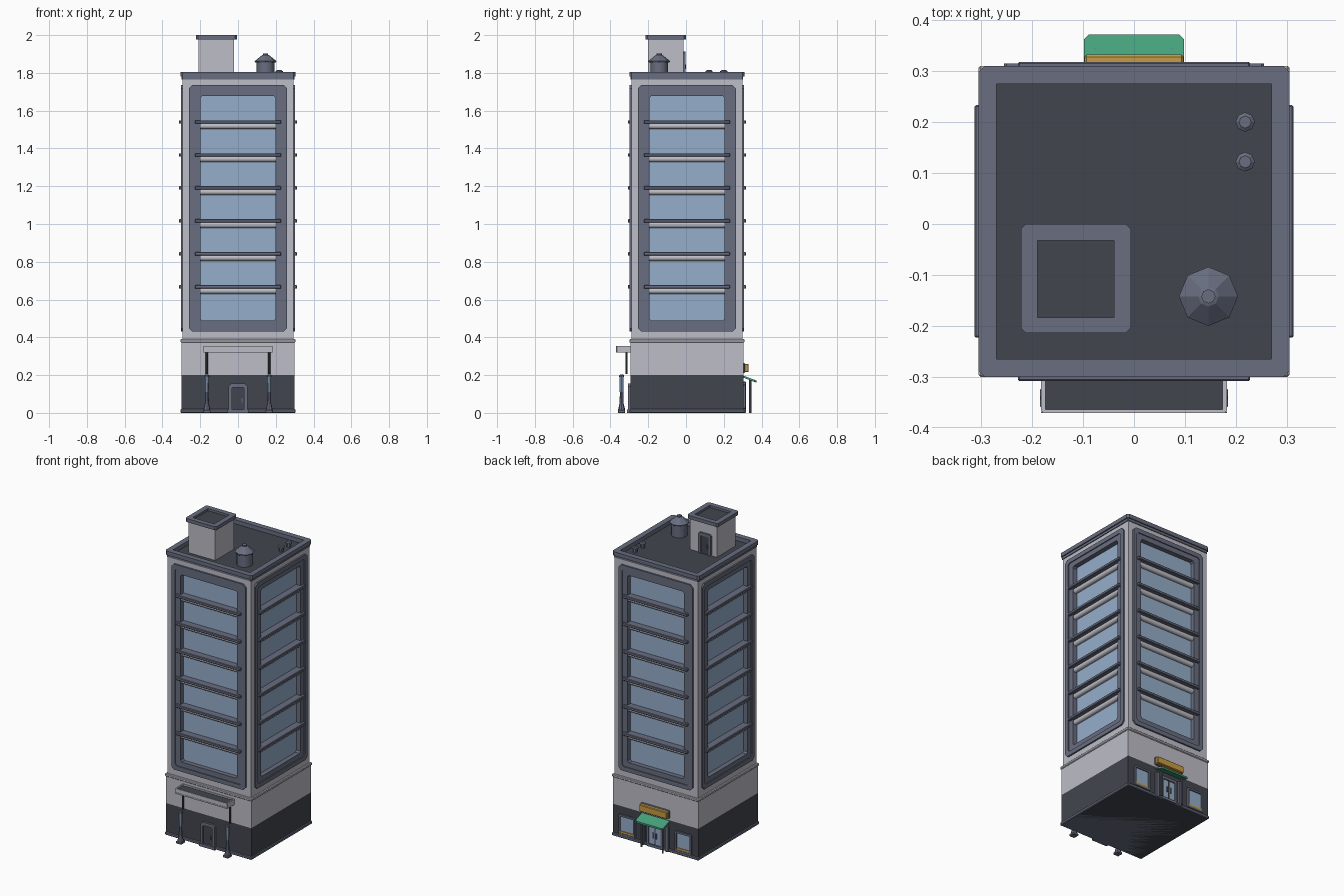
import bpy, bmesh, math
from mathutils import Matrix, Vector

if "Cube" in bpy.data.objects:
    bpy.data.objects.remove(bpy.data.objects["Cube"])

def mat(name, r, g, b):
    m = bpy.data.materials.new(name)
    m.diffuse_color = (r, g, b, 1)
    m.use_nodes = True
    m.node_tree.nodes["Principled BSDF"].inputs["Base Color"].default_value = m.diffuse_color
    return m

WALL = mat("pale_wall", .51, .51, .57)
DARK = mat("charcoal", .054, .06, .075)
GREY = mat("slate_grey", .14, .155, .215)
GLASS = mat("blue_glass", .3, .42, .59)
GREEN = mat("awning_green", .06, .36, .2)
AMBER = mat("amber", .58, .33, .06)
CY = 0.005   # building centre in y

def turn(k):
    """Quarter turns about the building axis; k=0 is the front, k=2 the back."""
    c = Matrix.Translation((0, CY, 0))
    return c @ Matrix.Rotation(k * math.pi / 2, 4, 'Z') @ c.inverted()

def finish(name, bm, mats, k=0, smooth=False):
    bmesh.ops.recalc_face_normals(bm, faces=bm.faces)
    bm.transform(turn(k))
    me = bpy.data.meshes.new(name)
    bm.to_mesh(me)
    bm.free()
    for m in mats:
        me.materials.append(m)
    ob = bpy.data.objects.new(name, me)
    bpy.context.collection.objects.link(ob)
    if smooth:
        bpy.ops.object.select_all(action='DESELECT')
        ob.select_set(True)
        bpy.context.view_layer.objects.active = ob
        bpy.ops.object.shade_smooth_by_angle(angle=math.radians(50))
    return ob

def box(name, x, y, z, m, k=0, bevel=0):
    bm = bmesh.new()
    bmesh.ops.create_cube(bm, size=1)
    for v in bm.verts:
        v.co = Vector([r[0] if c < 0 else r[1] for c, r in zip(v.co, (x, y, z))])
    if bevel:
        bmesh.ops.bevel(bm, geom=bm.edges[:], offset=bevel, segments=1, affect='EDGES')
    return finish(name, bm, [m], k)

def octo(r, c):
    """Rectangle u0,u1,v0,v1 with corners cut by c."""
    a, b, d, e = r
    return [(a + c, d), (b - c, d), (b, d + c), (b, e - c),
            (b - c, e), (a + c, e), (a, e - c), (a, d + c)]

def ring(name, outer, inner, co, ci, w, m, k=0, flat=False):
    """Chamfered frame; upright (xz) or flat (xy), w is its range of depth."""
    bm = bmesh.new()
    P = (lambda u, v, d: (u, v, d)) if flat else (lambda u, v, d: (u, d, v))
    loops = [[bm.verts.new(P(u, v, d)) for u, v in octo(r, c)]
             for r, c, d in ((outer, co, w[0]), (outer, co, w[1]), (inner, ci, w[1]), (inner, ci, w[0]))]
    for i in range(4):
        a, b = loops[i], loops[(i + 1) % 4]
        for j in range(8):
            bm.faces.new((a[j], a[(j + 1) % 8], b[(j + 1) % 8], b[j]))
    return finish(name, bm, [m], k)

def lathe(name, x, y, prof, m, n=8):
    """Stack of (radius, z) circles, capped at both ends."""
    bm = bmesh.new()
    rows = [[bm.verts.new((x + r * math.cos(2 * math.pi * i / n), y + r * math.sin(2 * math.pi * i / n), z))
             for i in range(n)] for r, z in prof]
    for a, b in zip(rows, rows[1:]):
        for i in range(n):
            bm.faces.new((a[i], a[(i + 1) % n], b[(i + 1) % n], b[i]))
    bm.faces.new(rows[0])
    bm.faces.new(rows[-1])
    return finish(name, bm, [m], smooth=n > 8)

def sq(h):
    return (-h, h), (CY - h, CY + h)

# Ground storey
box("plinth", *sq(.305), (0, .02), GREY, bevel=.004)
box("base_underside", *sq(.299), (0, .2), DARK)
box("lower_wall", *sq(.299), (.2, .39), WALL)
box("ledge_band", *sq(.305), (.372, .39), WALL, bevel=.004)

# Tower with a recessed glass field on each side
bm = bmesh.new()
bmesh.ops.create_cube(bm, size=1)
for v in bm.verts:
    v.co = Vector((v.co.x * .586, v.co.y * .586 + CY, .39 if v.co.z < 0 else 1.775))
bm.normal_update()
sides = [f for f in bm.faces if abs(f.normal.z) < .5]
bmesh.ops.inset_individual(bm, faces=sides, thickness=.095)
reveal = bmesh.ops.inset_individual(bm, faces=sides, thickness=.001, depth=-.028)["faces"]
for f in reveal:
    f.material_index = 1
for f in sides:
    f.material_index = 2
finish("tower", bm, [WALL, GREY, GLASS])

# Window frames, sun bars and blinds on each side
for k, side in enumerate(("front", "right", "back", "left")):
    ring(side + "_outer_frame", (-.26, .26, .43, 1.735), (-.235, .235, .457, 1.708), .018, .012,
         (-.298, -.28), GREY, k)
    ring(side + "_inner_frame", (-.237, .237, .455, 1.71), (-.199, .199, .488, 1.677), .012, .01,
         (-.292, -.262), GREY, k)
    for i in range(6):
        z = 1.54 - i * .1745
        box(f"{side}_sun_bar_{i}", (-.228, .228), (-.308, -.258), (z - .009, z + .009), GREY, k, .003)
        bm = bmesh.new()
        bmesh.ops.create_cone(bm, cap_ends=True, segments=16, radius1=.016, radius2=.016, depth=.398,
                              matrix=Matrix.Translation((0, -.272, z - .021)) @ Matrix.Rotation(math.pi / 2, 4, 'Y'))
        finish(f"{side}_blind_{i}", bm, [WALL], k, True)

# Roof
ring("parapet", (-.305, .305, CY - .305, CY + .305), (-.27, .27, CY - .27, CY + .27), .012, 0,
     (1.78, 1.805), GREY, flat=True)
ring("parapet_neck", (-.298, .298, CY - .298, CY + .298), (-.27, .27, CY - .27, CY + .27), .004, 0,
     (1.765, 1.782), GREY, flat=True)
box("roof_deck", *sq(.272), (1.765, 1.779), DARK)

# Stair house on the roof
box("stair_house", (-.208, -.02), (-.2, -.013), (1.77, 1.983), WALL)
box("stair_house_roof", (-.195, -.033), (-.187, -.027), (1.98, 1.986), DARK)
ring("stair_house_cap", (-.222, -.006, -.214, 0), (-.189, -.039, -.183, -.032), .01, 0,
     (1.978, 2.0), GREY, flat=True)
ring("roof_door_frame", (-.172, -.084, 1.775, 1.912), (-.157, -.099, 1.776, 1.895), .008, .004, (-.015, -.002), GREY)
box("roof_door", (-.158, -.098), (-.015, -.008), (1.776, 1.896), DARK)
box("roof_door_handle", (-.15, -.143), (-.009, -.001), (1.82, 1.845), GREY)

# Water tank and vents
lathe("tank_drum", .146, -.142, [(.047, 1.775), (.047, 1.862)], GREY, 12)
lathe("tank_roof", .146, -.142, [(.054, 1.855), (.058, 1.862), (.02, 1.893), (.014, 1.895), (.014, 1.903)], GREY)
for i, y in enumerate((.122, .2)):
    lathe(f"roof_vent_{i}", .218, y, [(.013, 1.775), (.013, 1.8), (.019, 1.802), (.019, 1.809), (.012, 1.814)], GREY)

# Front service door
ring("front_door_frame", (-.05, .05, .002, .155), (-.033, .033, .003, .135), .014, .006, (-.307, -.29), GREY)
box("front_door", (-.034, .034), (-.299, -.29), (.003, .136), DARK)
box("front_door_handle", (.018, .024), (-.306, -.298), (.055, .08), GREY)
box("front_door_step", (-.055, .055), (-.312, -.29), (0, .018), GREY)

# Front canopy: pale rim, dark tray, rods and lamp posts
ring("canopy_rim", (-.182, .182, -.369, -.29), (-.174, .174, -.364, -.298), .003, 0, (.32, .355), WALL, flat=True)
box("canopy_tray", (-.175, .175), (-.366, -.296), (.322, .346), DARK)
ring("canopy_trim", (-.182, .182, .321, .354), (-.174, .174, .329, .346), .003, 0, (-.371, -.368), WALL)
for s, side in ((-1, "left"), (1, "right")):
    x = s * .165
    lathe(side + "_canopy_rod", x, -.315, [(.006, .205), (.006, .325)], DARK)
    box(side + "_lamp_foot", (x - .019, x + .019), (-.361, -.322), (0, .016), GREY, bevel=.003)
    lathe(side + "_lamp_post", x, -.341, [(.019, .015), (.011, .05), (.009, .11)], GREY)
    lathe(side + "_lamp_glass", x, -.341, [(.01, .11), (.011, .19)], GLASS)
    lathe(side + "_lamp_cap", x, -.341, [(.013, .19), (.013, .198), (.008, .203)], GREY)

# Shop front on the back (modelled facing front, turned half round)
for s, side in ((-1, "left"), (1, "right")):
    a, b = sorted((s * .14, s * .255))
    ring(side + "_shop_frame", (a, b, .02, .15), (a + .011, b - .011, .032, .139), .005, .002, (-.305, -.29), GREY, 2)
    box(side + "_shop_glass", (a + .01, b - .01), (-.2975, -.29), (.03, .14), GLASS, 2)
    box(side + "_shop_sill", (a + .011, b - .011), (-.302, -.29), (.032, .045), AMBER, 2)
    p, q = sorted((s * .005, s * .042))
    box(side + "_entry_glass", (p, q), (-.301, -.29), (.022, .137), GLASS, 2)
    box(side + "_entry_handle", (s * .012 - .003, s * .012 + .003), (-.307, -.3), (.06, .095), GREY, 2)
    box(side + "_entry_column", (s * .085 - .012, s * .085 + .012), (-.307, -.29), (.0, .165), GREY, 2, .003)
    lathe(side + "_awning_pole", s * .075, .34, [(.0055, 0), (.0055, .182)], GREY)
ring("entry_frame", (-.056, .056, .003, .155), (-.043, .043, .02, .138), .006, .002, (-.307, -.29), GREY, 2)
box("entry_doors", (-.044, .044), (-.2995, -.29), (.018, .14), DARK, 2)

# Sloping awning with cut outer corners
bm = bmesh.new()
lo = [(-.098, .302), (.098, .302), (.098, .362), (.088, .372), (-.088, .372), (-.098, .362)]
h = lambda y: .198 - (y - .302) * .38
f = bm.faces.new([bm.verts.new((x, y, h(y) - .011)) for x, y in lo])
ext = bmesh.ops.extrude_face_region(bm, geom=[f])
bmesh.ops.translate(bm, vec=(0, 0, .011), verts=[v for v in ext["geom"] if isinstance(v, bmesh.types.BMVert)])
finish("awning", bm, [GREEN])

# Blank sign over the awning
box("sign_backing", (-.1, .1), (.295, .312), (.212, .264), GREY, bevel=.004)
box("sign_panel", (-.097, .097), (.308, .332), (.216, .26), AMBER, bevel=.004)
